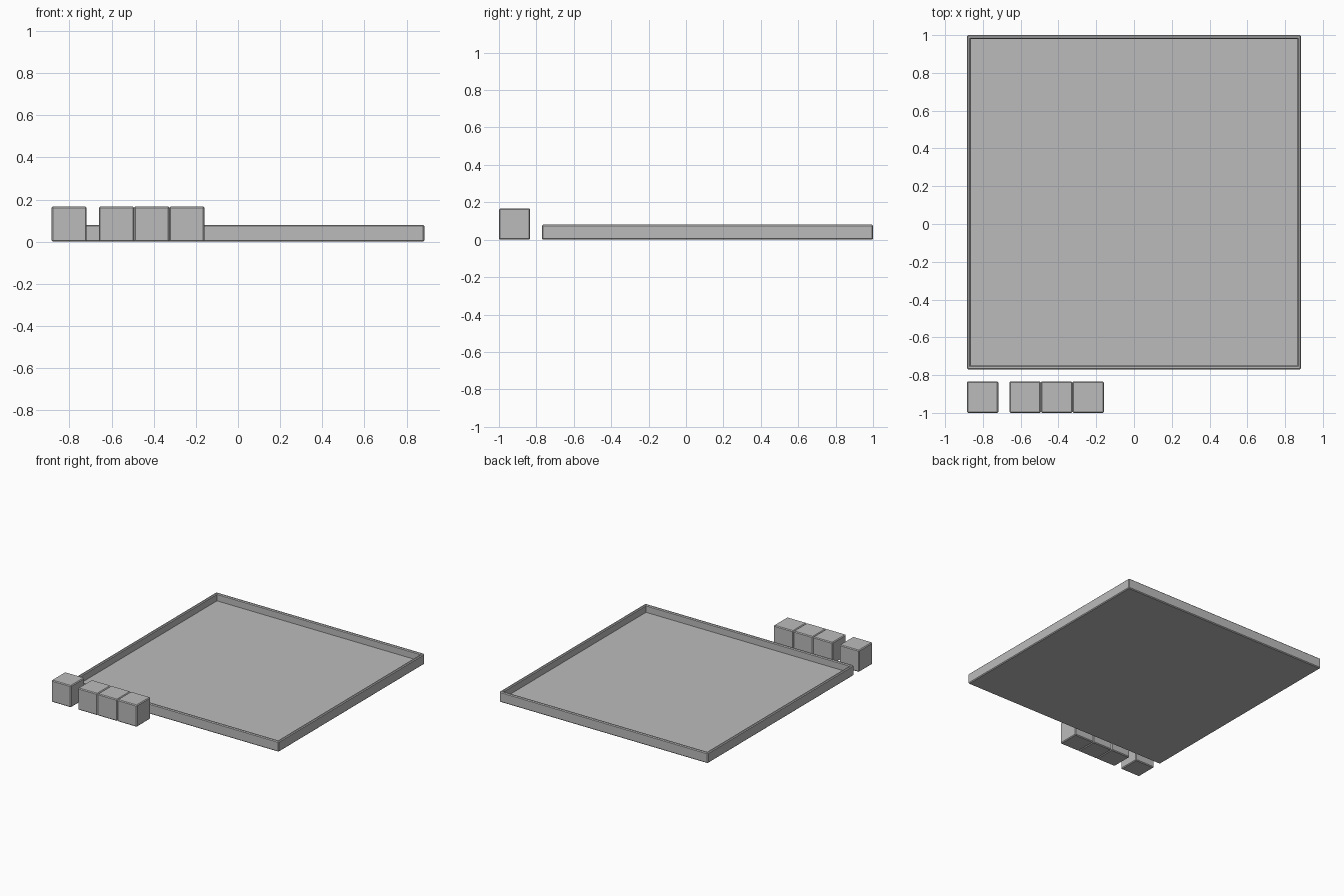
import bpy
import bmesh
from mathutils import Matrix, Vector

if "Cube" in bpy.data.objects:
    bpy.data.objects.remove(bpy.data.objects["Cube"], do_unlink=True)

grey = bpy.data.materials.new("plain grey")
grey.use_nodes = True
colour = (0.5, 0.5, 0.5, 1)
grey.diffuse_color = colour
grey.node_tree.nodes["Principled BSDF"].inputs["Base Color"].default_value = colour

EDGE = 0.006
CUBE = 0.167


def add_box(bm, low, high):
    low, high = Vector(low), Vector(high)
    place = Matrix.Translation((low + high) / 2) @ Matrix.Diagonal((high - low).to_4d())
    return bmesh.ops.create_cube(bm, size=1, matrix=place)["verts"]


def chamfer(bm, edges):
    bmesh.ops.bevel(bm, geom=edges, offset=EDGE, segments=1, affect='EDGES', profile=0.5)


def finish(bm, name):
    bmesh.ops.recalc_face_normals(bm, faces=bm.faces[:])
    mesh = bpy.data.meshes.new(name)
    bm.to_mesh(mesh)
    bm.free()
    mesh.materials.append(grey)
    obj = bpy.data.objects.new(name, mesh)
    bpy.context.collection.objects.link(obj)


# Shallow square tray: inset the top face, sink it, then chamfer all but the floor corners
bm = bmesh.new()
add_box(bm, (-0.885, -0.77, 0), (0.885, 1, 0.08))
bm.normal_update()
floor = max(bm.faces, key=lambda f: f.calc_center_median().z)
bmesh.ops.inset_region(bm, faces=[floor], thickness=0.03)
well = bmesh.ops.extrude_discrete_faces(bm, faces=[floor])["faces"][0]
bmesh.ops.translate(bm, verts=well.verts[:], vec=(0, 0, -0.055))
deep = set(well.verts)
edges = [e for e in bm.edges
         if not deep & set(e.verts) and len(e.link_faces) == 2
         and e.calc_face_angle(0) > 0.5]
chamfer(bm, edges)
finish(bm, "tray")


# Rows of chamfered cubes, welded so that each joint leaves a V groove
def block_row(name, x, count):
    bm = bmesh.new()
    for i in range(count):
        left = x + i * CUBE
        add_box(bm, (left, -1, 0), (left + CUBE, CUBE - 1, CUBE))
    chamfer(bm, bm.edges[:])
    joints = [x + i * CUBE for i in range(1, count)]
    hidden = [f for f in bm.faces
              if all(any(abs(v.co.x - j) < 1e-4 for j in joints) for v in f.verts)
              and abs(f.normal.x) > 0.9]
    bmesh.ops.delete(bm, geom=hidden, context='FACES')
    bmesh.ops.remove_doubles(bm, verts=bm.verts[:], dist=1e-4)
    finish(bm, name)


block_row("single_block", -0.885, 1)
block_row("triple_block", -0.66, 3)
